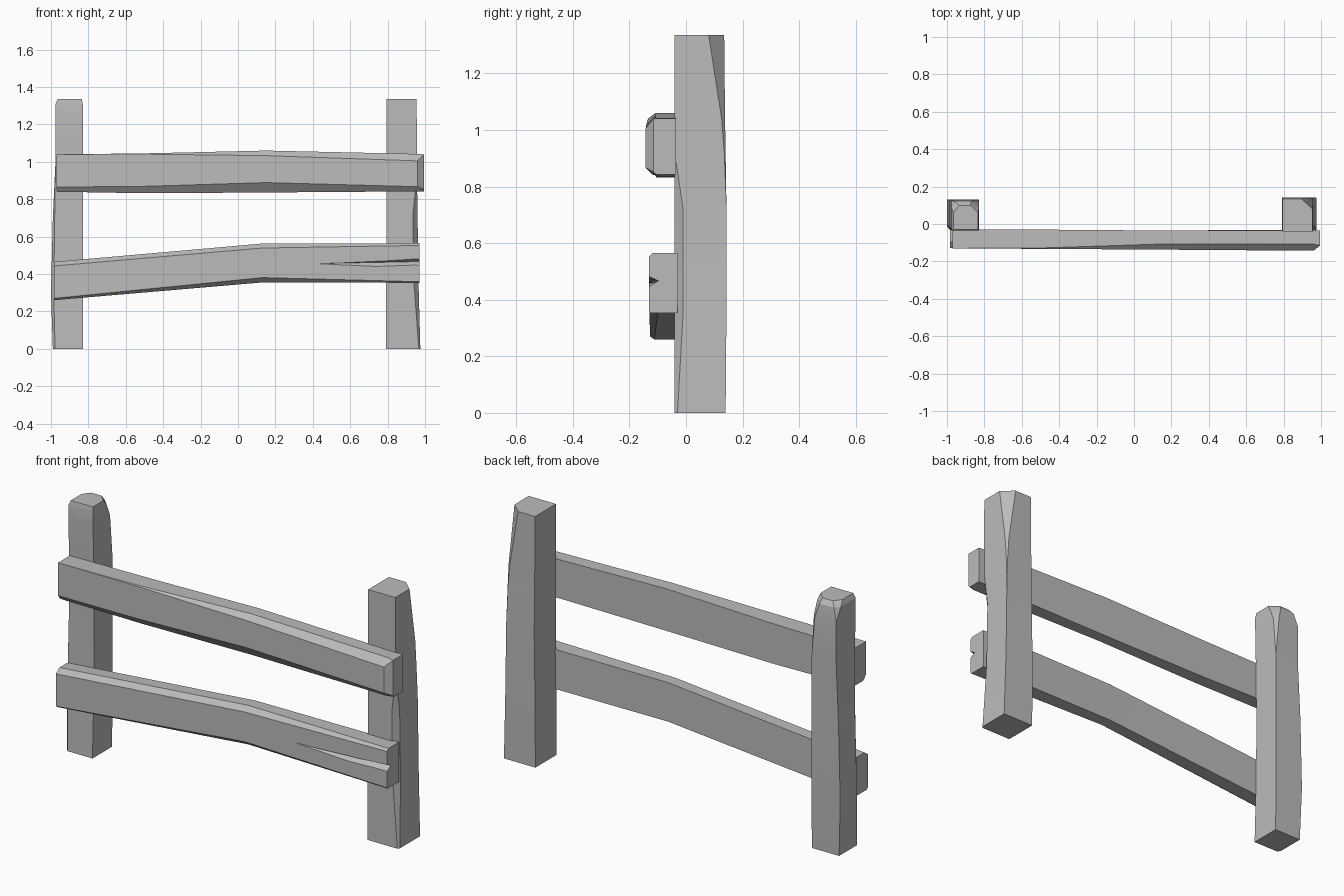
import bpy
import bmesh
import math

cube = bpy.data.objects.get("Cube")
if cube:
    bpy.data.objects.remove(cube, do_unlink=True)

wood = bpy.data.materials.new("plain grey wood")
wood.use_nodes = True
grey = (0.5, 0.5, 0.5, 1)
wood.diffuse_color = grey
wood.node_tree.nodes["Principled BSDF"].inputs["Base Color"].default_value = grey


def section(at, a_range, b_range, **cuts):
    """Rectangle across the beam; each named corner may be bevelled by (da, db)."""
    points = []
    corners = (("low_low", 0, 0), ("high_low", 1, 0), ("high_high", 1, 1), ("low_high", 0, 1))
    for index, (corner, i, j) in enumerate(corners):
        da, db = cuts.get(corner, (0, 0))
        a, b = a_range[i], b_range[j]
        along_a = (a + (da if i == 0 else -da), b)
        along_b = (a, b + (db if j == 0 else -db))
        points += [along_b, along_a] if index % 2 == 0 else [along_a, along_b]
    return at, points


def loft(name, axis, sections):
    """Join sections along an axis into a closed, hewn beam."""
    bm = bmesh.new()
    rings = []
    for at, points in sections:
        rings.append([bm.verts.new((a, b, at) if axis == "z" else (at, a, b)) for a, b in points])
    for low, high in zip(rings, rings[1:]):
        for k in range(len(low)):
            n = (k + 1) % len(low)
            bm.faces.new((low[k], low[n], high[n], high[k]))
    bm.faces.new(rings[0][::-1])
    bm.faces.new(rings[-1])
    bmesh.ops.remove_doubles(bm, verts=bm.verts, dist=0.0005)
    bmesh.ops.recalc_face_normals(bm, faces=bm.faces)
    mesh = bpy.data.meshes.new(name)
    bm.to_mesh(mesh)
    bm.free()
    mesh.materials.append(wood)
    obj = bpy.data.objects.new(name, mesh)
    bpy.context.collection.objects.link(obj)
    return obj


def activate(obj):
    bpy.ops.object.select_all(action="DESELECT")
    obj.select_set(True)
    bpy.context.view_layer.objects.active = obj


# Left post: worn front edge, chipped outer back corner at the top
left_post = loft("left_post", "z", [
    section(0, (0.79, 0.975), (-0.04, 0.14), high_low=(0.008, 0.01)),
    section(0.36, (0.79, 0.965), (-0.04, 0.143), high_low=(0.025, 0.03)),
    section(0.72, (0.795, 0.96), (-0.04, 0.143), high_low=(0.025, 0.03)),
    section(0.92, (0.795, 0.957), (-0.04, 0.14), high_high=(0.005, 0.005)),
    section(1.04, (0.795, 0.957), (-0.04, 0.138), high_high=(0.015, 0.012)),
    section(1.335, (0.795, 0.955), (-0.04, 0.135), high_high=(0.06, 0.055)),
])

# Right post: bowed outwards, with a hewn, uneven top
right_post = loft("right_post", "z", [
    section(0, (-0.99, -0.83), (-0.04, 0.125), low_low=(0.012, 0.015)),
    section(0.3, (-1, -0.83), (-0.03, 0.13), low_low=(0.015, 0.02)),
    section(0.7, (-0.99, -0.83), (-0.025, 0.13), low_low=(0.01, 0.015)),
    section(1.02, (-0.975, -0.83), (-0.03, 0.128)),
    section(1.24, (-0.975, -0.83), (-0.035, 0.128), high_high=(0.02, 0.02)),
    section(1.31, (-0.975, -0.83), (-0.035, 0.118),
            high_high=(0.04, 0.04), low_high=(0.02, 0.03)),
    section(1.335, (-0.965, -0.835), (-0.03, 0.1),
            high_high=(0.04, 0.04), low_high=(0.03, 0.04)),
])

# Upper rail: bevelled front edges that widen towards its left end
upper_rail = loft("upper_rail", "x", [
    section(-0.97, (-0.13, -0.03), (0.84, 1.04), low_low=(0.02, 0.025)),
    section(-0.5, (-0.133, -0.03), (0.832, 1.045), low_low=(0.03, 0.037),
            low_high=(0.005, 0.004)),
    section(0.15, (-0.137, -0.035), (0.836, 1.06), low_low=(0.04, 0.053),
            low_high=(0.03, 0.027)),
    section(0.96, (-0.143, -0.035), (0.842, 1.042), low_low=(0.025, 0.025),
            low_high=(0.035, 0.037)),
    section(0.995, (-0.115, -0.035), (0.842, 1.04), low_low=(0.01, 0.01)),
])

# Lower rail: bent in the middle
lower_rail = loft("lower_rail", "x", [
    section(-0.985, (-0.127, -0.03), (0.26, 0.465), low_low=(0.015, 0.01),
            low_high=(0.03, 0.022)),
    section(0.13, (-0.13, -0.035), (0.355, 0.563), low_low=(0.03, 0.026),
            low_high=(0.03, 0.024)),
    section(0.97, (-0.13, -0.03), (0.353, 0.565), low_low=(0.006, 0.006),
            low_high=(0.012, 0.012)),
])

# Long split cut into the left end of the lower rail
split = loft("split_cutter", "x", [
    (0.43, [(-0.14, 0.454), (-0.14, 0.457), (-0.129, 0.456)]),
    (0.74, [(-0.14, 0.43), (-0.14, 0.472), (-0.11, 0.462)]),
    (1.02, [(-0.14, 0.44), (-0.14, 0.49), (-0.095, 0.468)]),
])
split.hide_render = True
activate(lower_rail)
cut = lower_rail.modifiers.new("split", "BOOLEAN")
cut.operation = "DIFFERENCE"
cut.solver = "EXACT"
cut.object = split
bpy.ops.object.modifier_apply(modifier=cut.name)
bpy.data.objects.remove(split, do_unlink=True)

# Soft faces with crisp hewn edges
for part in (left_post, right_post, upper_rail, lower_rail):
    activate(part)
    bpy.ops.object.shade_smooth_by_angle(angle=math.radians(20))
